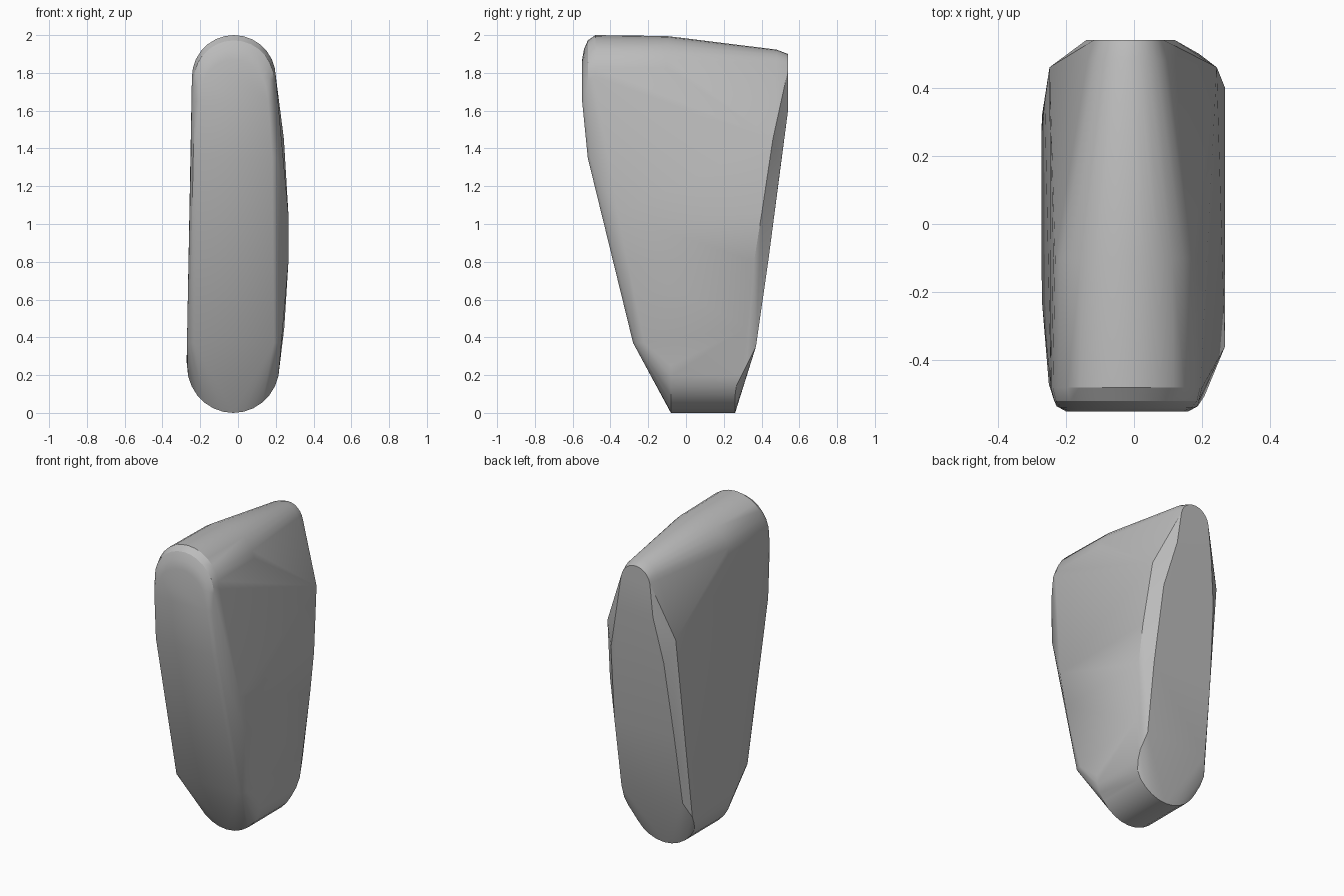
import bpy, bmesh
from math import sin, cos, pi

cube = bpy.data.objects.get("Cube")
if cube:
    bpy.data.objects.remove(cube, do_unlink=True)

grey = bpy.data.materials.new("stone grey")
grey.use_nodes = True
grey.diffuse_color = (0.5, 0.5, 0.5, 1)
grey.node_tree.nodes["Principled BSDF"].inputs["Base Color"].default_value = (0.5, 0.5, 0.5, 1)

points = []


def arc(y, cx, cz, rx, rz, start=0, end=pi, steps=14):
    """Add an arc of points in the plane of constant y."""
    for i in range(steps + 1):
        a = start + (end - start) * i / steps
        points.append((cx + rx * cos(a), y, cz + rz * sin(a)))


# Rounded crown: wide in front, narrower and lower at the back
for y, r, z in ((-0.55, 0.17, 1.70), (-0.54, 0.195, 1.73), (-0.52, 0.212, 1.76),
                (-0.48, 0.222, 1.778), (-0.10, 0.215, 1.78)):
    arc(y, -0.022, z, r, r)
arc(0.48, -0.015, 1.79, 0.125, 0.133)
arc(0.54, -0.015, 1.79, 0.105, 0.11)

# Rounded foot, a short half cylinder with its back end cut on a slant
arc(-0.08, -0.025, 0.25, 0.245, 0.25, pi, 2 * pi)
for i in range(15):
    a = pi + pi * i / 14
    z = 0.25 + 0.25 * sin(a)
    points.append((-0.025 + 0.245 * cos(a), 0.26 + max(0, z - 0.13) * 0.5, z))

# Front corners, rounded: z, y, left x, right x
for z, y, x0, x1 in ((1.65, -0.55, -0.20, 0.16), (1.35, -0.52, -0.21, 0.18),
                     (0.37, -0.28, -0.23, 0.19)):
    points += [(x0, y, z), (x1, y, z),
               (x0 - 0.027, y + 0.015, z), (x1 + 0.027, y + 0.015, z),
               (x0 - 0.04, y + 0.05, z), (x1 + 0.04, y + 0.06, z)]

# Back corners, sharp with a slim chamfer
for z, y, x0, x1 in ((1.60, 0.54, -0.14, 0.12), (1.30, 0.50, -0.19, 0.19),
                     (0.80, 0.435, -0.22, 0.21), (0.35, 0.37, -0.235, 0.205)):
    points += [(x0, y, z), (x1, y, z)]
for z, y, x0, x1 in ((1.45, 0.46, -0.248, 0.243), (1.05, 0.40, -0.255, 0.262),
                     (0.80, 0.36, -0.262, 0.264), (0.45, 0.32, -0.268, 0.245)):
    points += [(x0, y, z), (x1, y, z)]

# Gently bulging flanks
for z, y0, y1 in ((1.05, -0.36, 0.40), (0.80, -0.31, 0.36)):
    points += [(0.267, y0, z), (0.267, y1, z)]
points += [(-0.272, -0.07, 0.27), (-0.272, 0.26, 0.27)]

# Wrap all the sections in one skin
bm = bmesh.new()
verts = [bm.verts.new(p) for p in points]
hull = bmesh.ops.convex_hull(bm, input=verts)
spare = {v for v in hull["geom_interior"] + hull["geom_unused"]
         if isinstance(v, bmesh.types.BMVert) and not v.link_faces}
bmesh.ops.delete(bm, geom=list(spare), context='VERTS')
bmesh.ops.remove_doubles(bm, verts=bm.verts, dist=0.002)
bmesh.ops.recalc_face_normals(bm, faces=bm.faces)
mesh = bpy.data.meshes.new("stone_body")
bm.to_mesh(mesh)
bm.free()

body = bpy.data.objects.new("stone_body", mesh)
bpy.context.collection.objects.link(body)
mesh.materials.append(grey)
bpy.ops.object.select_all(action='DESELECT')
body.select_set(True)
bpy.context.view_layer.objects.active = body
bpy.ops.object.shade_smooth_by_angle(angle=0.5)
